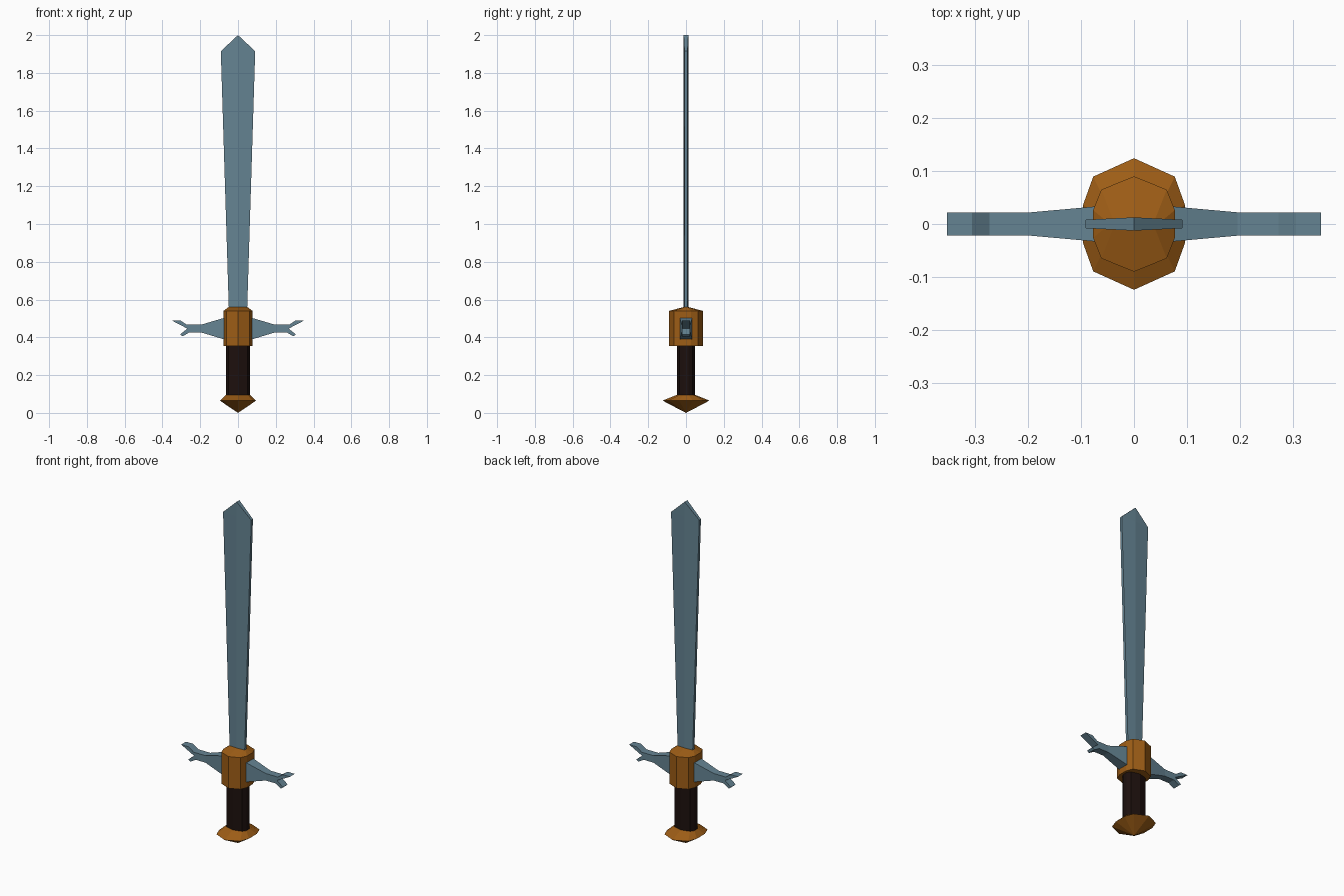
import bpy, bmesh

if "Cube" in bpy.data.objects:
    bpy.data.objects.remove(bpy.data.objects["Cube"])

def material(name, rgb):
    m = bpy.data.materials.new(name)
    m.diffuse_color = (*rgb, 1)
    m.use_nodes = True
    m.node_tree.nodes["Principled BSDF"].inputs["Base Color"].default_value = m.diffuse_color
    return m

STEEL = material("steel", (0.13, 0.23, 0.29))
BRASS = material("brass", (0.34, 0.11, 0.008))
LEATHER = material("leather", (0.012, 0.005, 0.004))

def finish(bm, name, mat):
    bmesh.ops.remove_doubles(bm, verts=bm.verts, dist=1e-5)
    bmesh.ops.recalc_face_normals(bm, faces=bm.faces)
    me = bpy.data.meshes.new(name)
    bm.to_mesh(me)
    bm.free()
    me.materials.append(mat)
    ob = bpy.data.objects.new(name, me)
    bpy.context.collection.objects.link(ob)

def loft(name, rings, mat):
    """Skin a list of rings, each a list of (x, y, z), and cap the ends."""
    bm = bmesh.new()
    rows = [[bm.verts.new(p) for p in ring] for ring in rings]
    n = len(rows[0])
    for a, b in zip(rows, rows[1:]):
        for i in range(n):
            j = (i + 1) % n
            bm.faces.new((a[i], a[j], b[j], b[i]))
    bm.faces.new(rows[0])
    bm.faces.new(rows[-1])
    finish(bm, name, mat)

# Ten-sided section shared by pommel, grip and guard (unit half-sizes)
QUARTER = [(0.80, 0.72), (1, 0.29)]
DECAGON = ([(0, 1)] + QUARTER + [(x, -y) for x, y in reversed(QUARTER)]
           + [(0, -1)] + [(-x, -y) for x, y in QUARTER]
           + [(-x, y) for x, y in reversed(QUARTER)])

def section(z, rx, ry):
    return [(x * rx, y * ry, z) for x, y in DECAGON]

loft("pommel", [section(0, 0, 0), section(0.065, 0.096, 0.124),
                section(0.095, 0.064, 0.05)], BRASS)
loft("grip", [section(0.09, 0.064, 0.048), section(0.36, 0.064, 0.048)], LEATHER)
loft("guard_block", [section(0.355, 0.077, 0.09), section(0.54, 0.077, 0.09),
                     section(0.56, 0.05, 0.013)], BRASS)

# Blade: ridged hexagonal section, widening towards a pointed tip
def blade_ring(z, w, e, t=0.0125):
    return [(0, -t, z), (w, -e, z), (w, e, z), (0, t, z), (-w, e, z), (-w, -e, z)]

loft("blade", [blade_ring(0.50, 0.047, 0.008), blade_ring(1.915, 0.091, 0.008),
               blade_ring(2.0, 0, 0.0125)], STEEL)

# Crossguard arms: forked outline as (x, z, half thickness)
ARM = [(0.05, 0.51, 0.035), (0.195, 0.467, 0.022), (0.272, 0.467, 0.022),
       (0.305, 0.49, 0.022), (0.352, 0.49, 0.022), (0.268, 0.446, 0.022),
       (0.306, 0.416, 0.022), (0.294, 0.405, 0.022), (0.258, 0.426, 0.022),
       (0.195, 0.426, 0.022), (0.05, 0.382, 0.035)]
PANELS = [(0, 1, 9, 10), (1, 2, 5, 8, 9), (2, 3, 4, 5), (5, 6, 7, 8)]

for name, side in (("guard_arm_right", 1), ("guard_arm_left", -1)):
    bm = bmesh.new()
    front = [bm.verts.new((side * x, -t, z)) for x, z, t in ARM]
    back = [bm.verts.new((side * x, t, z)) for x, z, t in ARM]
    for p in PANELS:
        bm.faces.new([front[i] for i in p])
        bm.faces.new([back[i] for i in reversed(p)])
    for i in range(len(ARM)):
        j = (i + 1) % len(ARM)
        bm.faces.new((front[i], back[i], back[j], front[j]))
    finish(bm, name, STEEL)
